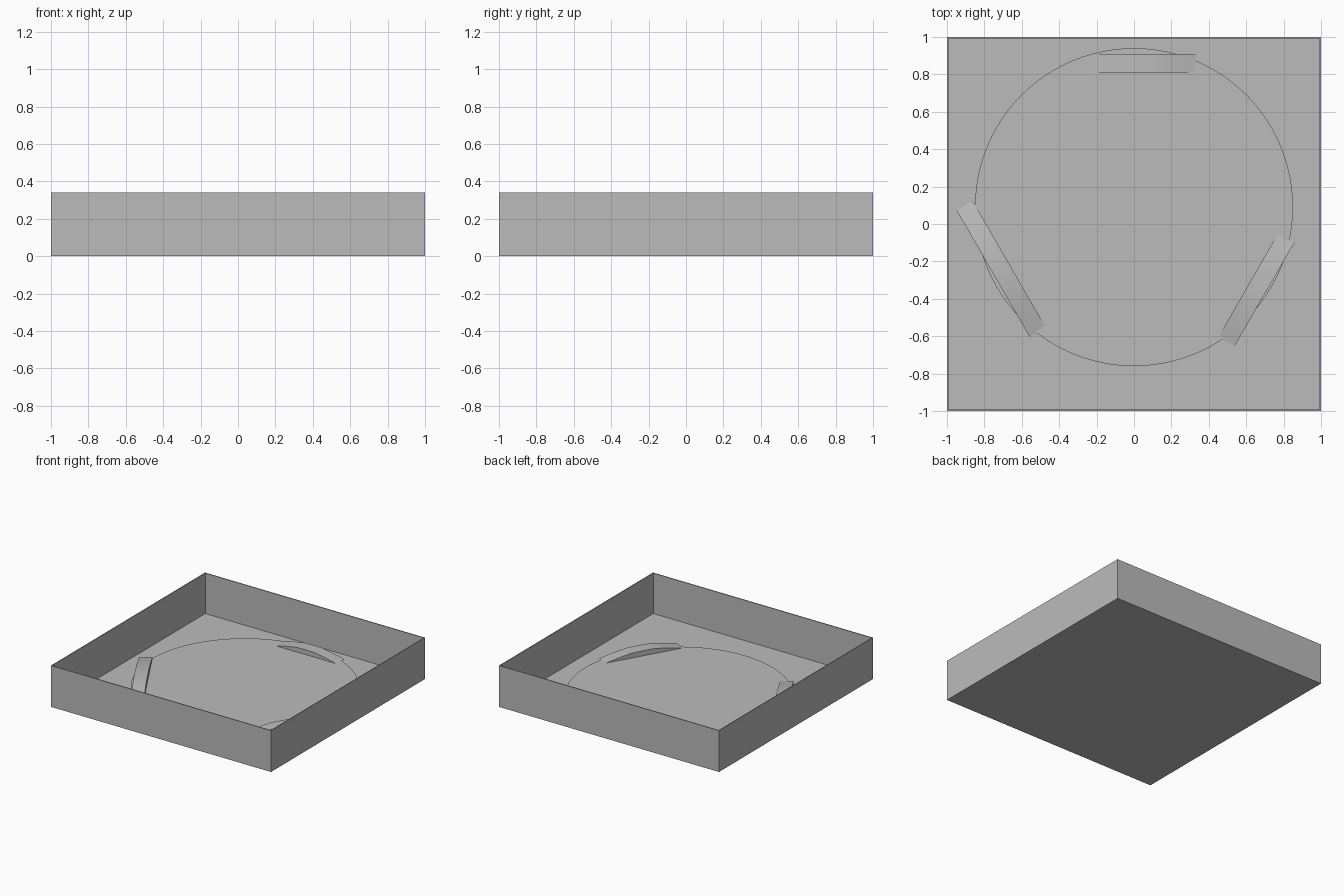
import bpy, bmesh
from math import radians
from mathutils import Matrix, Vector

if "Cube" in bpy.data.objects:
    bpy.data.objects.remove(bpy.data.objects["Cube"])

grey = bpy.data.materials.new("mid grey")
grey.use_nodes = True
colour = (0.5, 0.5, 0.5, 1)
grey.diffuse_color = colour
grey.node_tree.nodes["Principled BSDF"].inputs["Base Color"].default_value = colour

HEIGHT, WALL, FLOOR, PLATE = 0.34, 0.011, 0.008, 0.018


def finish(name, bm):
    bmesh.ops.recalc_face_normals(bm, faces=bm.faces)
    mesh = bpy.data.meshes.new(name)
    bm.to_mesh(mesh)
    bm.free()
    mesh.materials.append(grey)
    obj = bpy.data.objects.new(name, mesh)
    bpy.context.collection.objects.link(obj)
    return obj


def smooth(obj, angle):
    bpy.ops.object.select_all(action="DESELECT")
    obj.select_set(True)
    bpy.context.view_layer.objects.active = obj
    bpy.ops.object.shade_smooth_by_angle(angle=radians(angle))


# Open tray: a box whose top is inset for the rim and pushed down to the floor
bm = bmesh.new()
bmesh.ops.create_cube(bm, size=1)
bmesh.ops.scale(bm, vec=(2, 2, HEIGHT), verts=bm.verts)
bmesh.ops.translate(bm, vec=(0, 0, HEIGHT / 2), verts=bm.verts)
top = max(bm.faces, key=lambda f: f.calc_center_median().z)
bmesh.ops.inset_region(bm, faces=[top], thickness=WALL)
well = bmesh.ops.extrude_discrete_faces(bm, faces=[top])["faces"][0]
for v in well.verts:
    v.co.z = FLOOR
finish("tray", bm)

# Thin round plate on the tray floor
bm = bmesh.new()
bmesh.ops.create_cone(bm, cap_ends=True, segments=96, radius1=0.85,
                      radius2=0.85, depth=PLATE - FLOOR)
bmesh.ops.translate(bm, vec=(0, 0.09, (PLATE + FLOOR) / 2), verts=bm.verts)
smooth(finish("round_plate", bm), 30)


# Low humped strip with soft ends, lying along its own x
def hump(name, centre, turn, length, rise):
    bm = bmesh.new()
    outline = [(-1, 0), (-0.65, 0.55), (-0.3, 0.95), (0, 1),
               (0.3, 0.95), (0.65, 0.55), (1, 0)]
    verts = [bm.verts.new((x * length / 2, -0.05, PLATE - 0.002 + z * rise))
             for x, z in outline]
    side = bm.faces.new(verts)
    new = bmesh.ops.extrude_face_region(bm, geom=[side])["geom"]
    moved = [g for g in new if isinstance(g, bmesh.types.BMVert)]
    bmesh.ops.translate(bm, vec=(0, 0.1, 0), verts=moved)
    place = Matrix.Translation(Vector((*centre, 0))) @ Matrix.Rotation(radians(turn), 4, "Z")
    bmesh.ops.transform(bm, matrix=place, verts=bm.verts)
    smooth(finish(name, bm), 40)


hump("back_hump", (0.05, 0.86), 0, 0.56, 0.042)
hump("right_hump", (-0.71, -0.24), -60, 0.78, 0.05)
hump("left_hump", (0.655, -0.35), 60, 0.64, 0.045)
